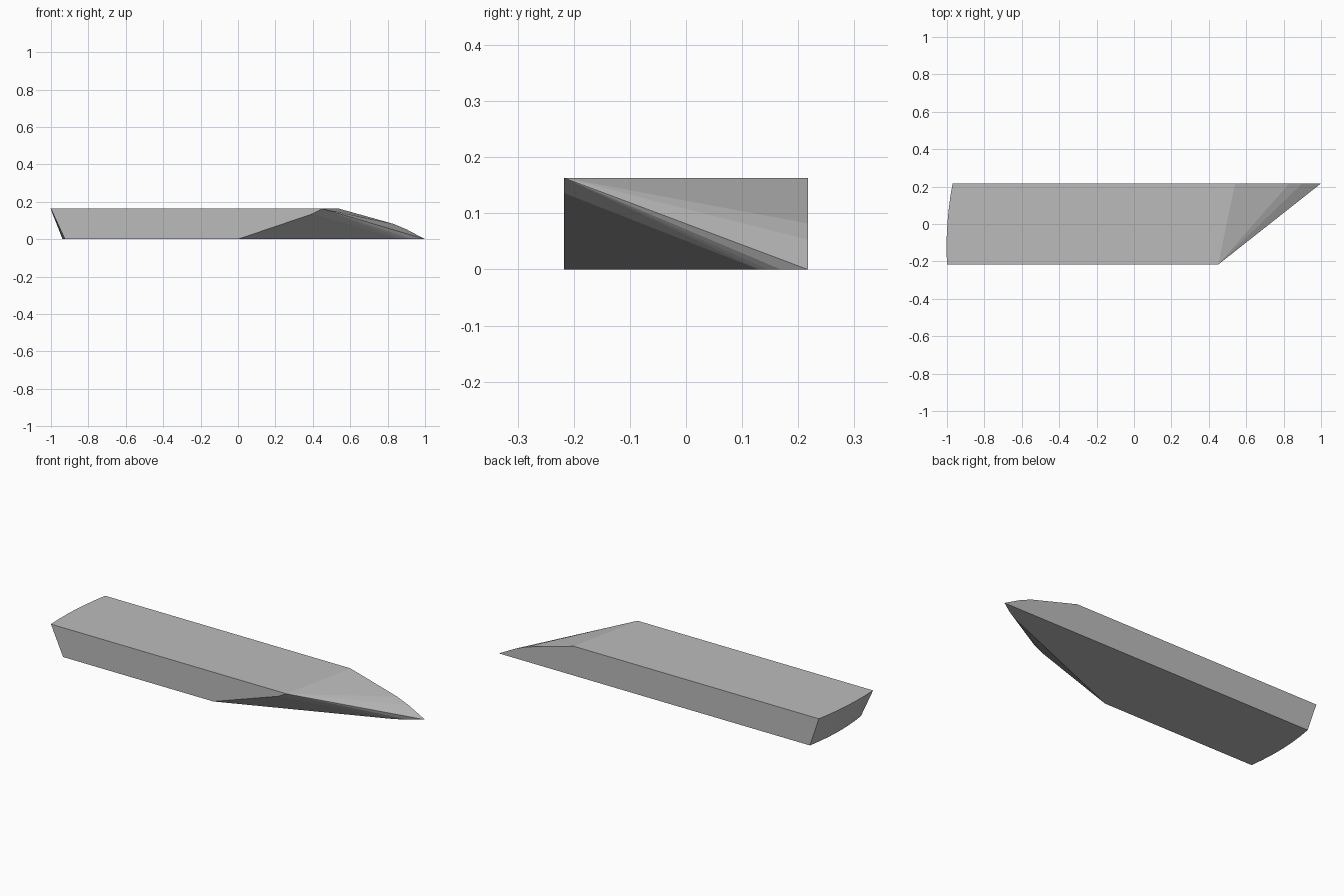
import bpy, bmesh

cube = bpy.data.objects.get("Cube")
if cube:
    bpy.data.objects.remove(cube)

HALF, TOP = 0.217, 0.163


def bowed_end(x_front, x_back, bulge, z, steps=6):
    """Shallow arc across the width for the blunt end."""
    points = []
    for i in range(steps + 1):
        t = i / steps
        x = x_front + (x_back - x_front) * t - bulge * 4 * t * (1 - t)
        points.append((x, -HALF + 2 * HALF * t, z))
    return points


# Blunt end, sloping inward towards the base
points = bowed_end(-1.0, -0.97, 0.013, TOP) + bowed_end(-0.925, -0.915, 0.018, 0)

# Back profile running down to the tip
points += [(x, HALF, z) for x, z in ((0.54, TOP), (0.83, 0.082), (0.9, 0.053), (1.0, 0))]

# Front profile rising to the upper corner
points += [(x, -HALF, z) for x, z in ((0, 0), (0.4, 0.136), (0.45, TOP))]

# Underside outline curving towards the tip
points += [(x, y, 0) for x, y in ((0.86, 0.13), (0.89, 0.146), (0.93, 0.169))]

# Skin the profiles as one convex faceted solid
bm = bmesh.new()
verts = [bm.verts.new(p) for p in points]
bmesh.ops.convex_hull(bm, input=verts)
bmesh.ops.dissolve_limit(bm, angle_limit=0.005, verts=bm.verts[:], edges=bm.edges[:])
bmesh.ops.recalc_face_normals(bm, faces=bm.faces[:])

mesh = bpy.data.meshes.new("wedge_block")
bm.to_mesh(mesh)
bm.free()
block = bpy.data.objects.new("wedge_block", mesh)
bpy.context.collection.objects.link(block)

# Plain grey surface
grey = bpy.data.materials.new("plain_grey")
grey.use_nodes = True
colour = (0.5, 0.5, 0.5, 1)
grey.diffuse_color = colour
grey.node_tree.nodes["Principled BSDF"].inputs["Base Color"].default_value = colour
mesh.materials.append(grey)
